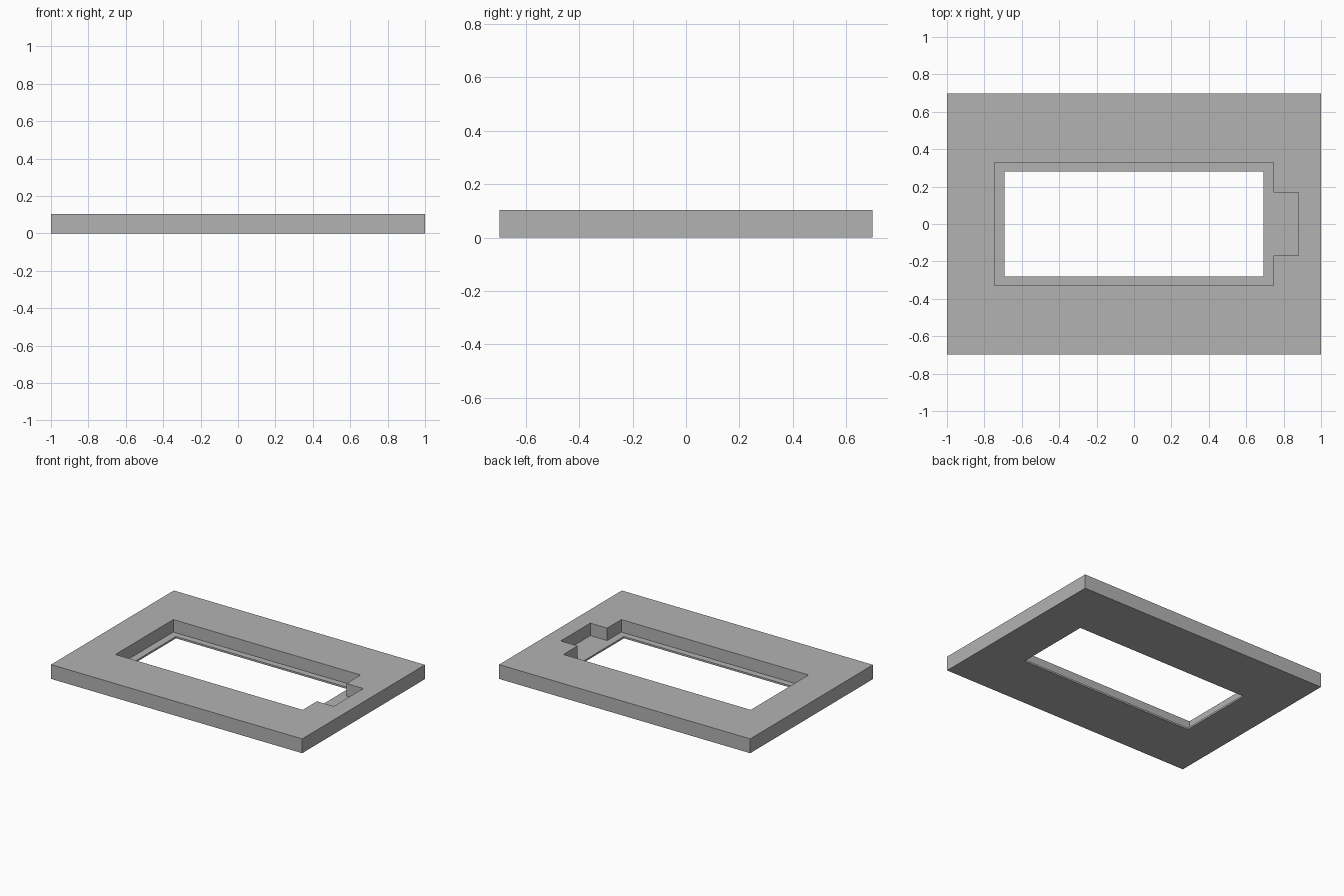
import bpy
import bmesh

cube = bpy.data.objects.get("Cube")
if cube:
    bpy.data.objects.remove(cube, do_unlink=True)

HEIGHT = 0.103
LEDGE = 0.013      # thickness of the lip left under the pocket
OVER = 0.1         # how far cutters overshoot the plate


def prism(name, outline, z0, z1):
    """Extrude a flat outline from z0 up to z1."""
    bm = bmesh.new()
    face = bm.faces.new([bm.verts.new((x, y, z0)) for x, y in outline])
    result = bmesh.ops.extrude_face_region(bm, geom=[face])
    top = [v for v in result["geom"] if isinstance(v, bmesh.types.BMVert)]
    bmesh.ops.translate(bm, verts=top, vec=(0, 0, z1 - z0))
    bmesh.ops.recalc_face_normals(bm, faces=bm.faces)
    mesh = bpy.data.meshes.new(name)
    bm.to_mesh(mesh)
    bm.free()
    obj = bpy.data.objects.new(name, mesh)
    bpy.context.collection.objects.link(obj)
    return obj


def rectangle(x, y):
    return [(-x, -y), (x, -y), (x, y), (-x, y)]


grey = bpy.data.materials.new("plain grey")
grey.use_nodes = True
colour = (0.45, 0.45, 0.45, 1)
grey.diffuse_color = colour
grey.node_tree.nodes["Principled BSDF"].inputs["Base Color"].default_value = colour

# Rectangular plate
plate = prism("frame_plate", rectangle(1.0, 0.698), 0, HEIGHT)
plate.data.materials.append(grey)

# Stepped pocket with a notch on the left side
px, py, nx, ny = 0.746, 0.329, 0.88, 0.168
pocket_outline = [(-px, -py), (px, -py), (px, -ny), (nx, -ny),
                  (nx, ny), (px, ny), (px, py), (-px, py)]
pocket = prism("pocket_cutter", pocket_outline, LEDGE, HEIGHT + OVER)

# Window right through the plate
window = prism("window_cutter", rectangle(0.692, 0.282), -OVER, HEIGHT + OVER)

for cutter in (pocket, window):
    cutter.hide_render = True
    cut = plate.modifiers.new(cutter.name, "BOOLEAN")
    cut.operation = "DIFFERENCE"
    cut.solver = "EXACT"
    cut.object = cutter

# Bake the cuts and discard the cutters
bpy.context.view_layer.objects.active = plate
plate.select_set(True)
for name in [m.name for m in plate.modifiers]:
    bpy.ops.object.modifier_apply(modifier=name)
for cutter in (pocket, window):
    bpy.data.objects.remove(cutter, do_unlink=True)
